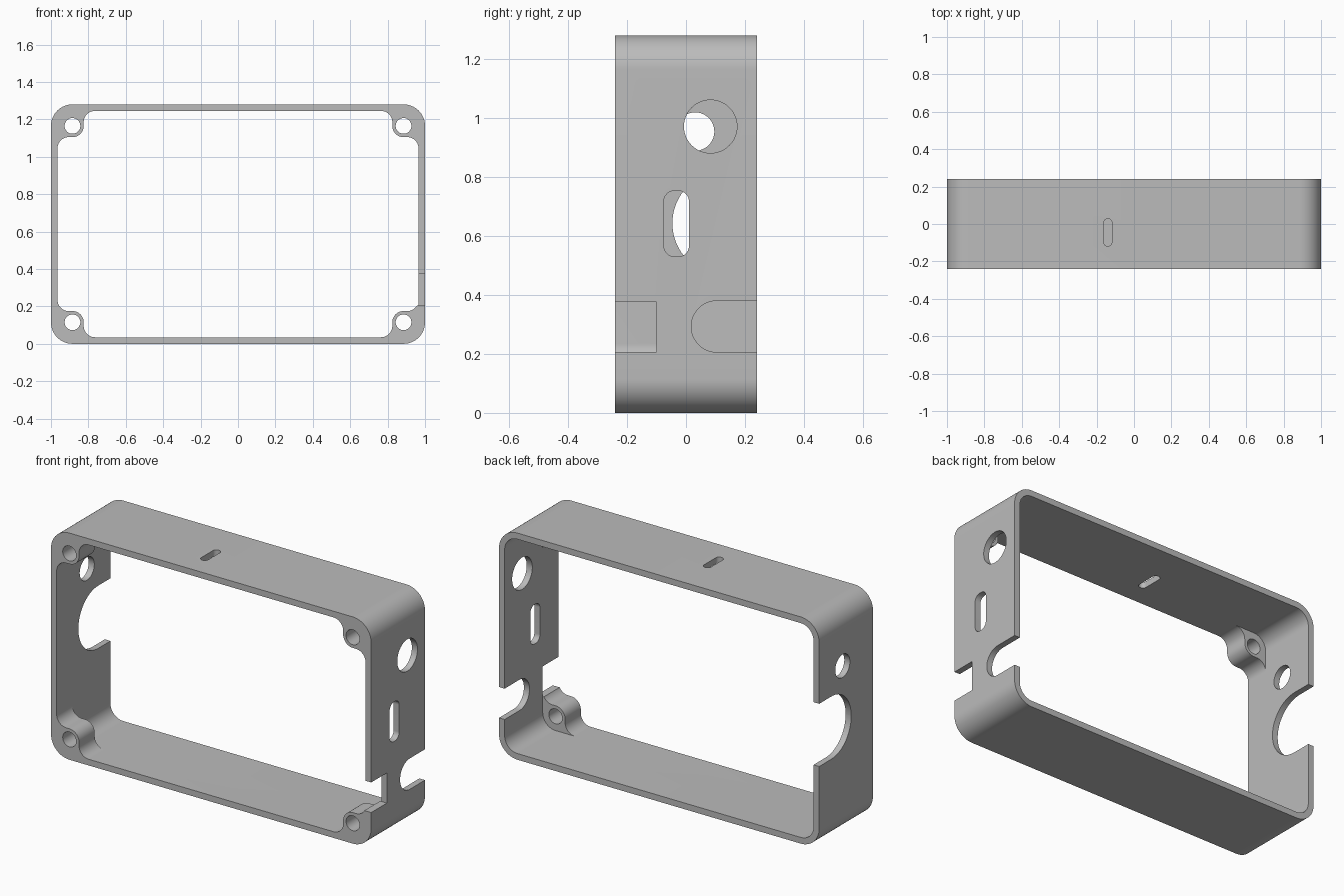
import bpy, bmesh
from math import radians, cos, sin

old = bpy.data.objects.get("Cube")
if old:
    bpy.data.objects.remove(old, do_unlink=True)

HALF_W, HALF_D, HEIGHT = 1.0, 0.24, 1.28
WALL, SCREW, RADIUS = 0.035, 0.115, 0.06   # wall thickness, screw inset, boss radius
BOSS_BACK = -0.10

grey = bpy.data.materials.new("light_grey")
grey.use_nodes = True
grey.diffuse_color = (0.5, 0.5, 0.5, 1)
grey.node_tree.nodes["Principled BSDF"].inputs["Base Color"].default_value = (0.5, 0.5, 0.5, 1)


def arc(u, v, r, start, end, steps=16):
    angles = [radians(start + (end - start) * i / steps) for i in range(steps + 1)]
    return [(u + r * cos(a), v + r * sin(a)) for a in angles]


def circle(u, v, r):
    return arc(u, v, r, 0, 360, 64)[:-1]


def rounded_rect(u0, u1, v0, v1, r):
    return (arc(u0 + r, v0 + r, r, 180, 270) + arc(u1 - r, v0 + r, r, 270, 360)
            + arc(u1 - r, v1 - r, r, 0, 90) + arc(u0 + r, v1 - r, r, 90, 180))


def prism(name, outline, axis, low, high):
    """Extrude a closed outline along an axis."""
    place = {"x": lambda u, v, t: (t, u, v),
             "y": lambda u, v, t: (u, t, v),
             "z": lambda u, v, t: (u, v, t)}[axis]
    bm = bmesh.new()
    ends = [[bm.verts.new(place(u, v, t)) for u, v in outline] for t in (low, high)]
    for ring in ends:
        bm.faces.new(ring)
    n = len(outline)
    for i in range(n):
        j = (i + 1) % n
        bm.faces.new((ends[0][i], ends[0][j], ends[1][j], ends[1][i]))
    bmesh.ops.recalc_face_normals(bm, faces=bm.faces)
    mesh = bpy.data.meshes.new(name)
    bm.to_mesh(mesh)
    bm.free()
    mesh.materials.append(grey)
    obj = bpy.data.objects.new(name, mesh)
    bpy.context.collection.objects.link(obj)
    return obj


def boss_opening():
    """Opening that leaves a filleted screw boss in every corner."""
    far = SCREW + RADIUS + RADIUS
    near = WALL + RADIUS
    corner = (arc(far, near, RADIUS, 270, 180) + arc(SCREW, SCREW, RADIUS, 0, 90)
              + arc(near, far, RADIUS, 270, 180))
    outline = []
    for sx, sz in ((-1, -1), (1, -1), (1, 1), (-1, 1)):
        pts = corner if sx * sz < 0 else corner[::-1]
        outline += [(sx * (HALF_W - a), HEIGHT / 2 + sz * (HEIGHT / 2 - b)) for a, b in pts]
    return outline


# Outer block with rounded corners
case = prism("case_frame", rounded_rect(-HALF_W, HALF_W, 0, HEIGHT, SCREW), "y", -HALF_D, HALF_D)

# Openings front and back
cutters = [
    prism("front_opening", boss_opening(), "y", -0.4, BOSS_BACK),
    prism("back_opening", rounded_rect(-HALF_W + WALL, HALF_W - WALL, WALL, HEIGHT - WALL,
                                       SCREW - WALL), "y", BOSS_BACK, 0.4),
]
# Screw holes
for x in (-HALF_W + SCREW, HALF_W - SCREW):
    for z in (SCREW, HEIGHT - SCREW):
        cutters.append(prism("screw_hole", circle(x, z, 0.042), "y", -0.4, 0))

# Wall ports: outline, axis, extent
ports = [
    ("jack_hole", circle(0.083, 0.971, 0.09), "x", 0.9, 1.1),
    ("port_slot", rounded_rect(-0.075, 0.01, 0.53, 0.753, 0.036), "x", 0.9, 1.1),
    ("front_notch", [(-0.4, 0.206), (-0.1, 0.206), (-0.1, 0.376), (-0.4, 0.376)], "x", 0.9, 1.1),
    ("back_notch", rounded_rect(0.018, 0.5, 0.206, 0.38, 0.0865), "x", 0.9, 1.1),
    ("small_hole", circle(0.031, 0.954, 0.065), "x", -1.1, -0.9),
    ("large_notch", rounded_rect(-0.046, 0.6, 0.466, 0.82, 0.1765), "x", -1.1, -0.9),
    ("top_slot", rounded_rect(-0.162, -0.118, -0.118, 0.028, 0.0215), "z", 1.2, 1.4),
]
cutters += [prism(*port) for port in ports]

# Cut everything out of the block
bpy.ops.object.select_all(action="DESELECT")
case.select_set(True)
bpy.context.view_layer.objects.active = case
for cutter in cutters:
    cutter.hide_render = True
    mod = case.modifiers.new("cut", "BOOLEAN")
    mod.operation, mod.solver, mod.object = "DIFFERENCE", "EXACT", cutter
    bpy.ops.object.modifier_apply(modifier=mod.name)
    bpy.data.objects.remove(cutter, do_unlink=True)

bpy.ops.object.shade_smooth_by_angle(angle=radians(30))
